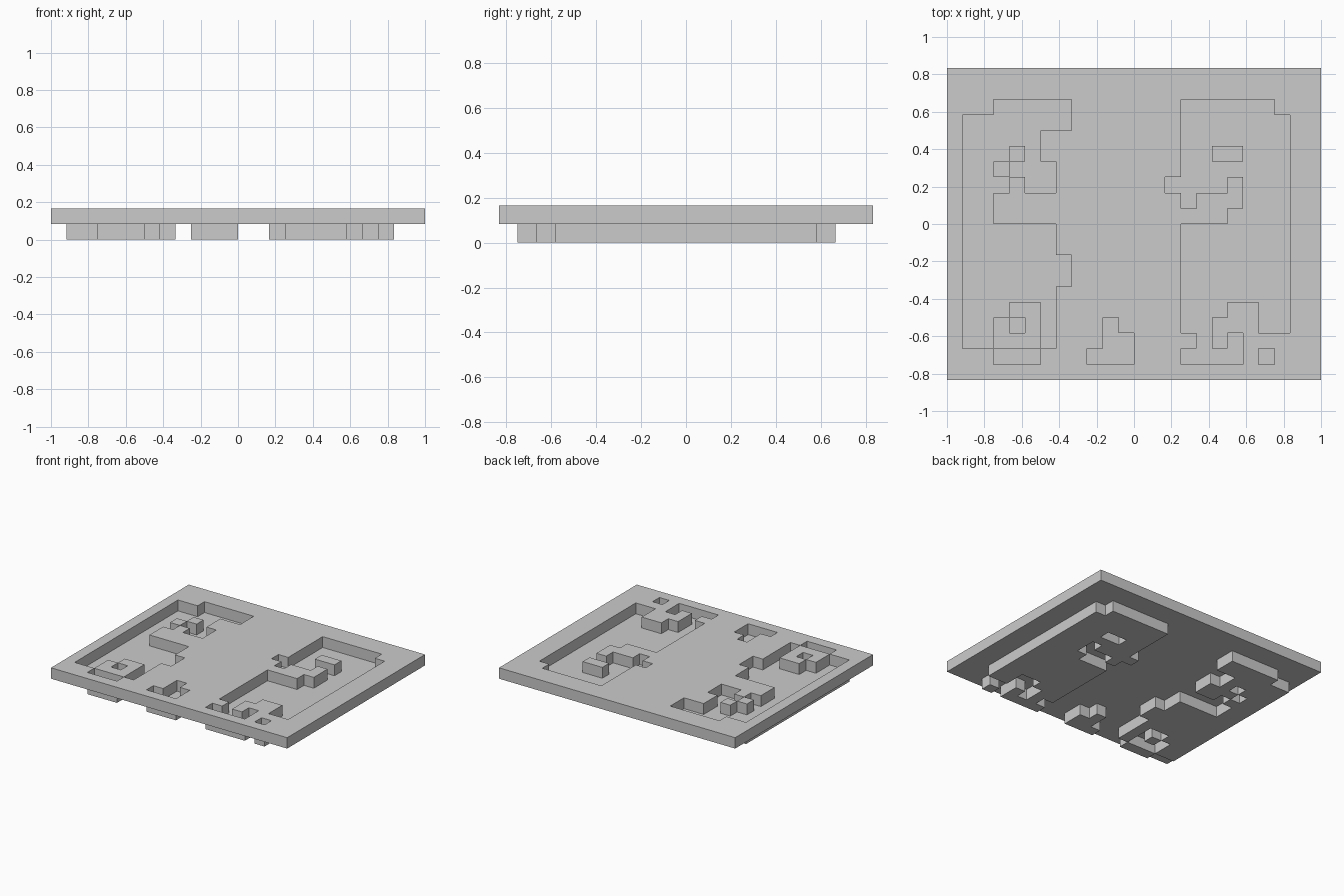
import bpy, bmesh

if "Cube" in bpy.data.objects:
    bpy.data.objects.remove(bpy.data.objects["Cube"])

U = 1 / 12          # one grid cell
NX, NY = 12, 10     # half extents of the plate in cells

# sunken areas, as (x0, x1, y0, y1) in cells
SUNKEN = [
    # left basin
    (-11, -5, -8, 0), (-5, -4, -4, -2), (-11, -9, 0, 7),
    (-9, -5, 2, 4), (-9, -6, 4, 6), (-9, -4, 6, 8), (-9, -6, -9, -8),
    # small middle basin
    (-3, 0, -9, -8), (-2, 0, -8, -7), (-2, -1, -7, -6),
    # right basin
    (3, 10, -7, 0), (6, 10, 0, 1), (7, 10, 1, 3), (3, 4, 1, 2),
    (2, 6, 2, 3), (3, 10, 3, 7), (3, 9, 7, 8),
    (3, 7, -9, -8), (8, 9, -9, -8),
]
# islands standing at plate level inside the basins
ISLANDS = [
    (-9, -6, -8, -6), (-8, -6, -6, -5),
    (-8, -7, 2, 3), (-9, -8, 3, 4), (-8, -7, 4, 5),
    (5, 8, -7, -6), (6, 8, -6, -5), (5, 7, 4, 5),
]
# single sunken cells in and beside the islands
POCKETS = [(-8, -7, -7, -6), (4, 5, -8, -7), (6, 7, -8, -7)]


def cells(rects):
    return {(i, j) for x0, x1, y0, y1 in rects
            for i in range(x0, x1) for j in range(y0, y1)}


def layer(name, filled, z0, z1):
    """One-cell-thick slab made from the filled cells, outer faces only."""
    bm = bmesh.new()

    def quad(*pts):
        bm.faces.new([bm.verts.new((x * U, y * U, z * U)) for x, y, z in pts])

    for i, j in filled:
        c = [(i, j), (i + 1, j), (i + 1, j + 1), (i, j + 1)]
        quad(*[(x, y, z1) for x, y in c])
        quad(*[(x, y, z0) for x, y in reversed(c)])
        for k, n in enumerate([(i, j - 1), (i + 1, j), (i, j + 1), (i - 1, j)]):
            if n not in filled:
                a, b = c[k], c[(k + 1) % 4]
                quad((*a, z0), (*b, z0), (*b, z1), (*a, z1))
    bmesh.ops.remove_doubles(bm, verts=bm.verts, dist=1e-4)
    # merge coplanar cells into large flat faces
    bmesh.ops.dissolve_limit(bm, angle_limit=0.02, verts=bm.verts, edges=bm.edges)
    mesh = bpy.data.meshes.new(name)
    bm.to_mesh(mesh)
    bm.free()
    bpy.context.collection.objects.link(bpy.data.objects.new(name, mesh))


low = (cells(SUNKEN) - cells(ISLANDS)) | cells(POCKETS)
layer("basin_floors", low, 0, 1)
layer("plate", cells([(-NX, NX, -NY, NY)]) - low, 1, 2)
